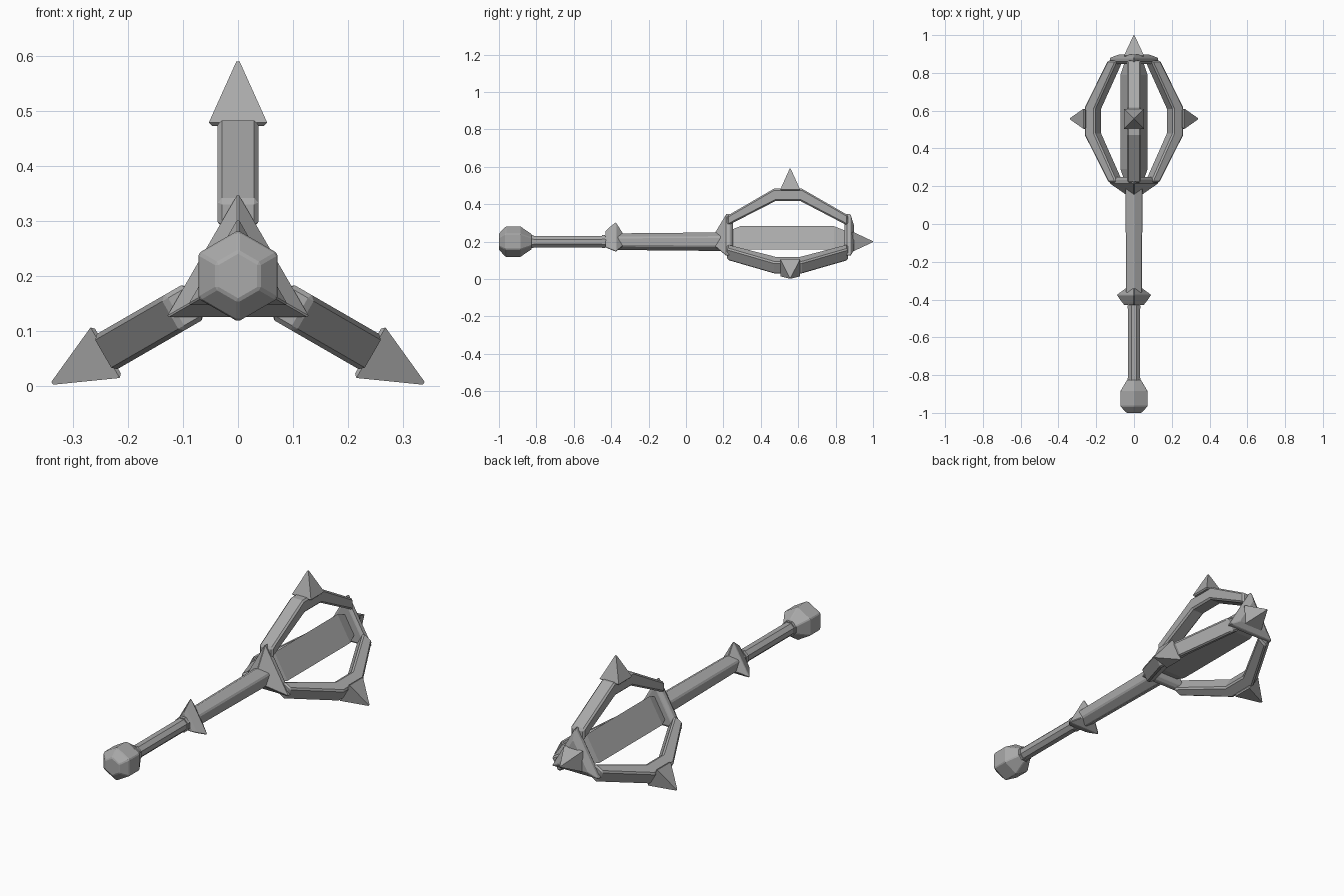
import bpy, bmesh, math
from mathutils import Matrix

if "Cube" in bpy.data.objects:
    bpy.data.objects.remove(bpy.data.objects["Cube"], do_unlink=True)

AXIS_Z = 0.2
GREY = (0.4, 0.4, 0.4, 1)
metal = bpy.data.materials.new("grey metal")
metal.use_nodes = True
metal.diffuse_color = GREY
metal.node_tree.nodes["Principled BSDF"].inputs["Base Color"].default_value = GREY


def finish(name, bm, bevel=0, angle=0):
    """Turn a mesh built around the y axis into an object at shaft height."""
    bmesh.ops.recalc_face_normals(bm, faces=bm.faces)
    bm.transform(Matrix.Translation((0, 0, AXIS_Z)) @ Matrix.Rotation(angle, 4, 'Y'))
    mesh = bpy.data.meshes.new(name)
    bm.to_mesh(mesh)
    bm.free()
    mesh.materials.append(metal)
    obj = bpy.data.objects.new(name, mesh)
    bpy.context.collection.objects.link(obj)
    if bevel:
        mod = obj.modifiers.new("edge bevel", 'BEVEL')
        mod.width = bevel
        mod.segments = 1
        mod.limit_method = 'ANGLE'
        mod.angle_limit = math.radians(40)
    return obj


def lathe(name, profile, sides, bevel=0, turn=0):
    """Faceted solid along y from (y, radius) pairs, one corner upward."""
    bm = bmesh.new()
    rings = []
    for y, r in profile:
        angles = [turn + math.tau * i / sides for i in range(sides)]
        rings.append([bm.verts.new((r * math.sin(a), y, r * math.cos(a))) for a in angles])
    for a, b in zip(rings, rings[1:]):
        for i in range(sides):
            j = (i + 1) % sides
            bm.faces.new((a[i], a[j], b[j], b[i]))
    bm.faces.new(rings[0])
    bm.faces.new(rings[-1])
    return finish(name, bm, bevel)


def flange(name, angle):
    """Bent bar arching from the collar to the end cap."""
    outer = [(0.22, 0.138), (0.47, 0.283), (0.62, 0.283), (0.865, 0.142)]
    inner = [(0.22, 0.085), (0.48, 0.218), (0.61, 0.218), (0.865, 0.085)]
    half = 0.037
    bm = bmesh.new()
    rings = []
    for (yo, ro), (yi, ri) in zip(outer, inner):
        corners = [(-half, yo, ro), (half, yo, ro), (half, yi, ri), (-half, yi, ri)]
        rings.append([bm.verts.new(c) for c in corners])
    for a, b in zip(rings, rings[1:]):
        for i in range(4):
            j = (i + 1) % 4
            bm.faces.new((a[i], a[j], b[j], b[i]))
    bm.faces.new(rings[0])
    bm.faces.new(rings[-1])
    finish(name, bm, 0.008, angle)


def flange_spike(name, angle):
    """Square pyramid pointing outward from the flange."""
    bm = bmesh.new()
    rings = []
    for half, r in [(0.047, 0.273), (0.053, 0.279), (0.003, 0.39)]:
        corners = [(-half, -half), (half, -half), (half, half), (-half, half)]
        rings.append([bm.verts.new((x, 0.557 + y, r)) for x, y in corners])
    for a, b in zip(rings, rings[1:]):
        for i in range(4):
            j = (i + 1) % 4
            bm.faces.new((a[i], a[j], b[j], b[i]))
    bm.faces.new(rings[0])
    bm.faces.new(rings[-1])
    finish(name, bm, 0, angle)


# Handle
lathe("pommel", [(-1, 0.045), (-0.965, 0.083), (-0.885, 0.083), (-0.825, 0.042)], 6, 0.004)
lathe("grip", [(-0.84, 0.033), (-0.40, 0.033)], 8, turn=math.pi / 8)
for label, y in (("lower", -0.823), ("upper", -0.44)):
    lathe(label + "_grip_ring", [(y - 0.008, 0.038), (y + 0.008, 0.038)], 8, turn=math.pi / 8)
lathe("guard", [(-0.43, 0.06), (-0.415, 0.075), (-0.375, 0.107), (-0.34, 0.052)], 3, 0.003)
lathe("shaft", [(-0.40, 0.047), (0.22, 0.053)], 6, 0.006)

# Head
lathe("collar", [(0.155, 0.05), (0.215, 0.15), (0.235, 0.15), (0.25, 0.12)], 3, 0.003)
lathe("core", [(0.235, 0.06), (0.29, 0.083), (0.79, 0.083), (0.86, 0.055)], 3)
lathe("end_cap", [(0.848, 0.13), (0.86, 0.15), (0.88, 0.15), (0.897, 0.095)], 3, 0.003)
lathe("end_spike", [(0.885, 0.068), (0.893, 0.074), (1, 0.003)], 4, turn=math.pi / 4)

for label, turns in (("top", 0), ("left", 1), ("right", 2)):
    flange(label + "_flange", turns * math.tau / 3)
    flange_spike(label + "_spike", turns * math.tau / 3)
